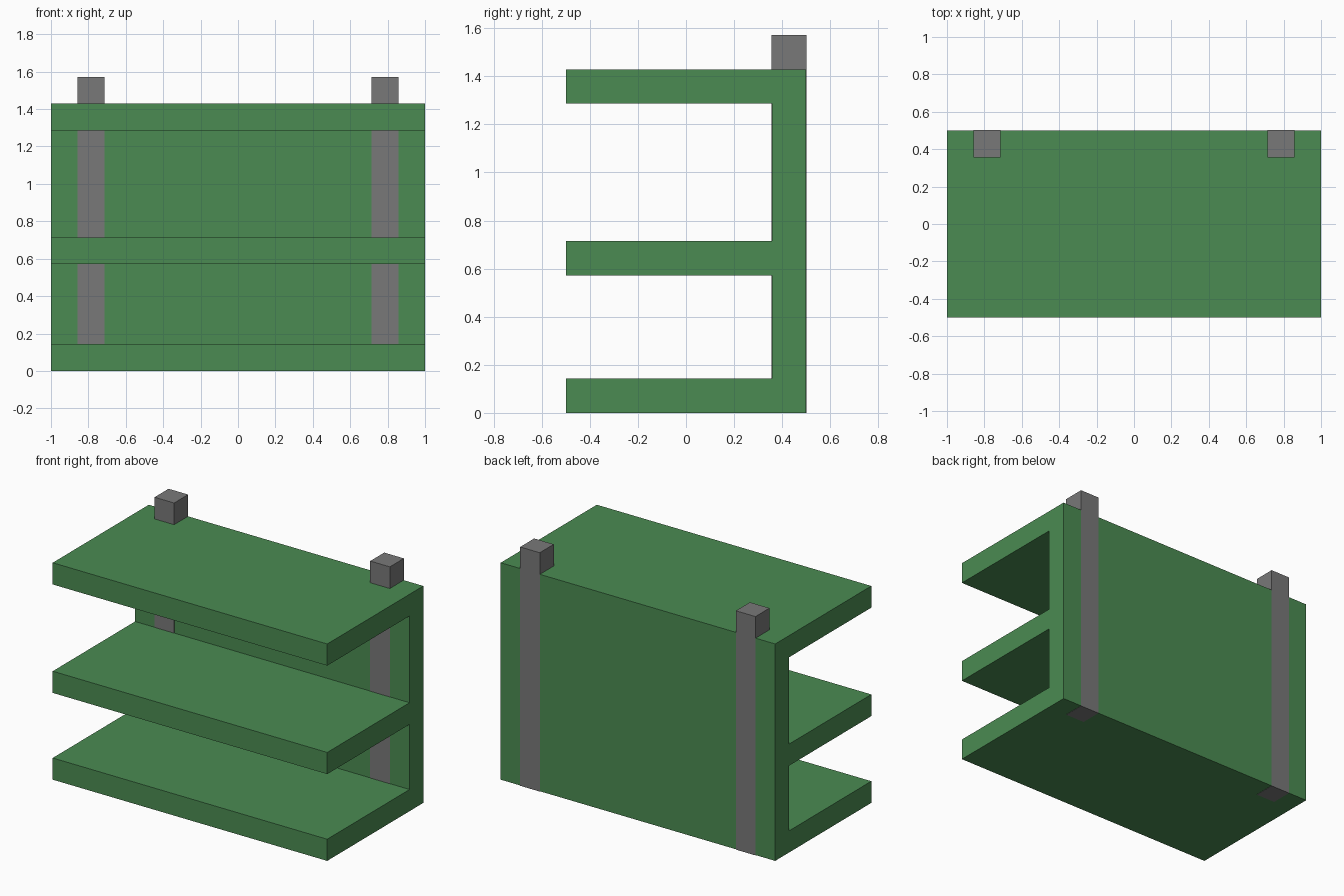
import bpy
import bmesh
from mathutils import Vector

cube = bpy.data.objects.get("Cube")
if cube:
    bpy.data.objects.remove(cube, do_unlink=True)

U = 1 / 7        # board thickness
SKIN = 0.0015    # posts sit this proud of the back board


def make_material(name, rgb):
    mat = bpy.data.materials.new(name)
    mat.use_nodes = True
    mat.diffuse_color = (*rgb, 1)
    mat.node_tree.nodes["Principled BSDF"].inputs["Base Color"].default_value = (*rgb, 1)
    return mat


def extrude_profile(name, profile, x0, x1, mat):
    """Extrude a closed (y, z) outline along x."""
    bm = bmesh.new()
    face = bm.faces.new([bm.verts.new((x0, y, z)) for y, z in profile])
    result = bmesh.ops.extrude_face_region(bm, geom=[face])
    moved = [v for v in result["geom"] if isinstance(v, bmesh.types.BMVert)]
    bmesh.ops.translate(bm, verts=moved, vec=Vector((x1 - x0, 0, 0)))
    bmesh.ops.recalc_face_normals(bm, faces=bm.faces)
    mesh = bpy.data.meshes.new(name)
    bm.to_mesh(mesh)
    bm.free()
    mesh.materials.append(mat)
    obj = bpy.data.objects.new(name, mesh)
    bpy.context.collection.objects.link(obj)
    return obj


green = make_material("shelf green", (0.07, 0.26, 0.085))
grey = make_material("post grey", (0.19, 0.19, 0.19))

# Shelf unit: three shelves joined by a back board, as one E-shaped outline
front, inner, back = -3.5 * U, 2.5 * U, 3.5 * U
outline = [(back, 10 * U), (back, 0)]
for level in (0, 4, 9):
    bottom, top = level * U, (level + 1) * U
    if level:
        outline.append((inner, bottom))
    outline += [(front, bottom), (front, top)]
    if level < 9:
        outline.append((inner, top))
extrude_profile("shelf_unit", outline, -1, 1, green)

# Posts set into the back board and rising above the top shelf
y0, y1 = inner - SKIN, back + SKIN
post_outline = [(y0, -SKIN), (y1, -SKIN), (y1, 11 * U), (y0, 11 * U)]
for side, x in (("left", 5.5 * U), ("right", -5.5 * U)):
    extrude_profile(side + "_post", post_outline, x - U / 2, x + U / 2, grey)
